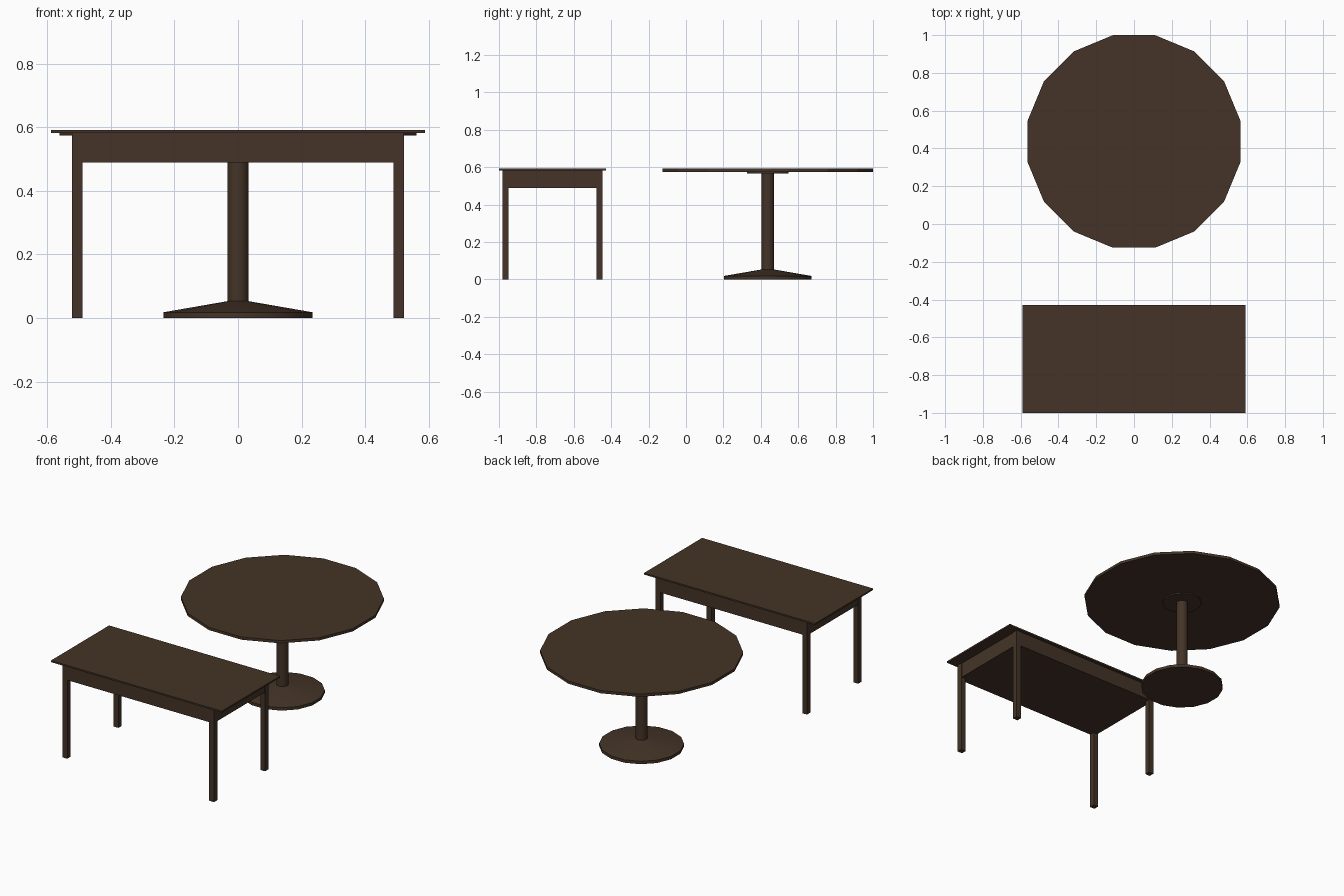
import bpy, bmesh, math

if "Cube" in bpy.data.objects:
    bpy.data.objects.remove(bpy.data.objects["Cube"])

wood = bpy.data.materials.new("dark_wood")
wood.diffuse_color = (0.058, 0.034, 0.020, 1)
wood.use_nodes = True
wood.node_tree.nodes["Principled BSDF"].inputs["Base Color"].default_value = wood.diffuse_color

SIDES = 16
ROUND_Y = 0.437
RECT_Y = -0.714


def finish(name, bm, loc):
    bmesh.ops.recalc_face_normals(bm, faces=bm.faces)
    me = bpy.data.meshes.new(name)
    bm.to_mesh(me)
    bm.free()
    me.materials.append(wood)
    ob = bpy.data.objects.new(name, me)
    ob.location = loc
    bpy.context.collection.objects.link(ob)
    return ob


def box(name, x, y, z0, z1, sx, sy):
    bm = bmesh.new()
    bmesh.ops.create_cube(bm, size=1)
    bmesh.ops.scale(bm, vec=(sx, sy, z1 - z0), verts=bm.verts)
    return finish(name, bm, (x, y, (z0 + z1) / 2))


def lathe(name, profile, smooth=False):
    """Closed 16-sided turning from (apothem, z) points, flats facing the axes."""
    bm = bmesh.new()
    rings = []
    for r, z in profile:
        R = r / math.cos(math.pi / SIDES)
        angles = [(i + 0.5) * math.tau / SIDES for i in range(SIDES)]
        rings.append([bm.verts.new((R * math.cos(a), R * math.sin(a), z)) for a in angles])
    for a, b in zip(rings, rings[1:]):
        for i in range(SIDES):
            j = (i + 1) % SIDES
            bm.faces.new((a[i], a[j], b[j], b[i]))
    bm.faces.new(rings[0])
    bm.faces.new(rings[-1])
    ob = finish(name, bm, (0, ROUND_Y, 0))
    if smooth:
        bpy.ops.object.select_all(action='DESELECT')
        ob.select_set(True)
        bpy.context.view_layer.objects.active = ob
        bpy.ops.object.shade_smooth_by_angle(angle=math.radians(30))
    return ob


# Round pedestal table
lathe("round_top", [(0.5625, 0.575), (0.5625, 0.592)])
lathe("mounting_plate", [(0.112, 0.567), (0.112, 0.575)])
lathe("pedestal_column", [(0.033, 0.05), (0.033, 0.567)], True)
lathe("pedestal_base", [(0.235, 0), (0.235, 0.018), (0.033, 0.053)], True)

# Rectangular table: thin top, solid apron, four square legs
box("rectangular_top", 0, RECT_Y, 0.582, 0.592, 1.178, 0.572)
box("apron", 0, RECT_Y, 0.489, 0.582, 1.036, 0.534)
LEG = 0.033
for sx, side in ((-1, "left"), (1, "right")):
    for sy, end in ((-1, "front"), (1, "back")):
        box(f"{end}_{side}_leg", sx * (0.522 - LEG / 2), RECT_Y + sy * (0.268 - LEG / 2),
            0, 0.582, LEG, LEG)
